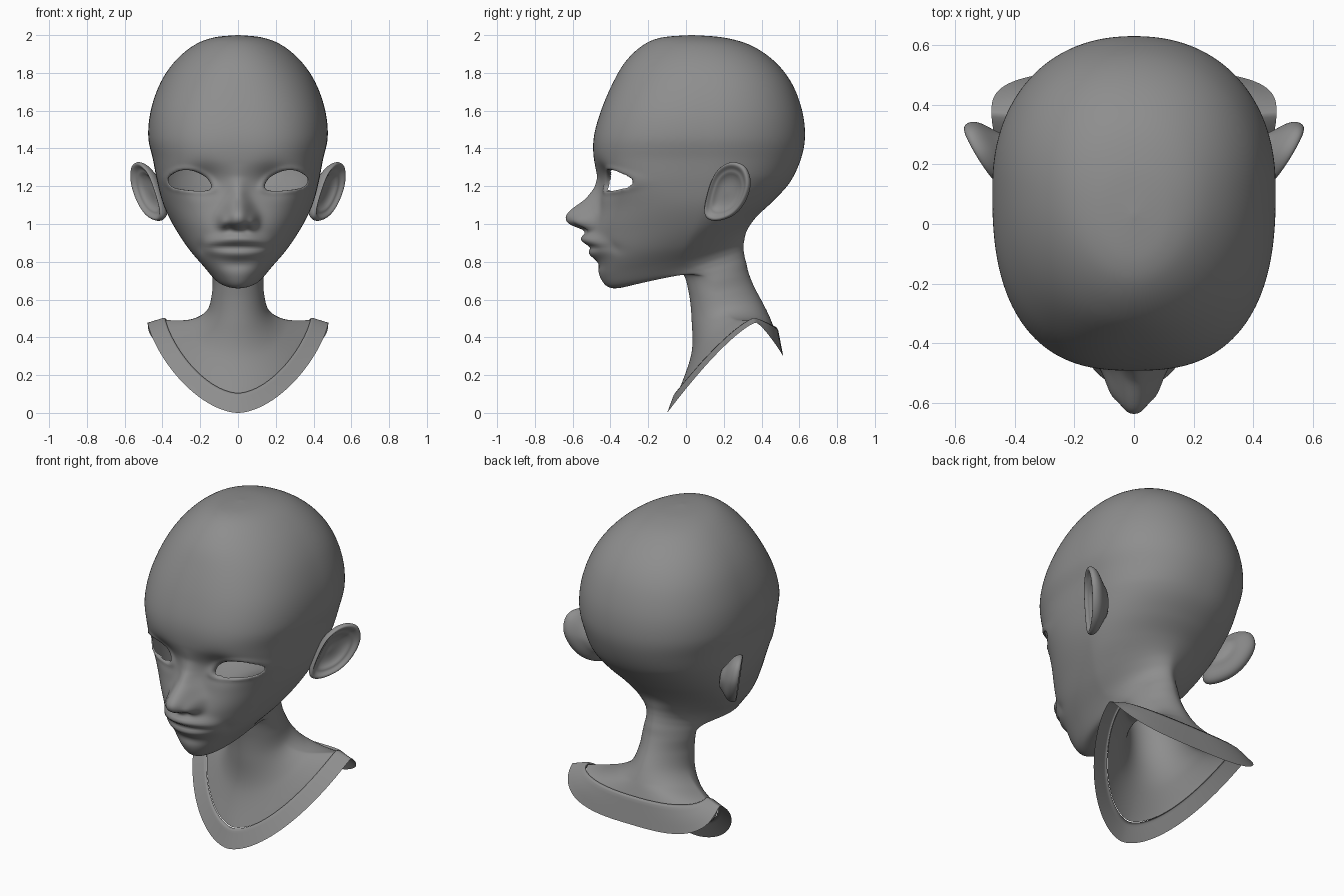
import bpy, bmesh
from math import sin, cos, pi, exp, atan2, hypot

if "Cube" in bpy.data.objects:
    bpy.data.objects.remove(bpy.data.objects["Cube"])

GREY = bpy.data.materials.new("dark_grey")
GREY.diffuse_color = (.27, .27, .27, 1)
GREY.use_nodes = True
GREY.node_tree.nodes["Principled BSDF"].inputs["Base Color"].default_value = GREY.diffuse_color


def spline(pts, seg, closed=False):
    """Smooth curve through tuples of any length."""
    n, out = len(pts), []
    at = (lambda i: pts[i % n]) if closed else (lambda i: pts[max(0, min(n - 1, i))])
    for i in range(n if closed else n - 1):
        quad = list(zip(at(i - 1), at(i), at(i + 1), at(i + 2)))
        for k in range(seg):
            f = k / seg
            out.append(tuple(0.5 * (2 * b + (c - a) * f + (2 * a - 5 * b + 4 * c - d) * f * f
                                    + (3 * b - a - 3 * c + d) * f ** 3) for a, b, c, d in quad))
    if not closed:
        out.append(pts[-1])
    return out


def clamp(v):
    return max(0.0, min(1.0, v))


def section(row, t):
    """Point on a tilted ring: front (y, z), back (y, z), side (half width, y, z), front squareness."""
    yf, zf, yb, zb, w, yw, zw, n = row
    s, c = abs(sin(t)), cos(t)
    if c < 0:
        n = 1.8 + 0.4 * clamp((zb - 0.95) / 0.3) + 1.3 * clamp((0.52 - zb) / 0.15)
    r = (s ** n + abs(c) ** n) ** (-1 / n)
    x, k = w * r * s * (1 if t > 0 else -1), r * abs(c)
    q = 1 + 0.3 * clamp((0.55 - zf) / 0.3)
    ye, ze = (yf, zf) if c >= 0 else (yb, zb)
    return x, yw + (ye - yw) * k, zw + (ze - zw) * k ** q


def loft(rings, cap=False, close_end=False):
    """Skin a stack of closed rings into a bmesh."""
    bm = bmesh.new()
    vs = [[bm.verts.new(p) for p in ring] for ring in rings]
    n = len(vs[0])
    for a, b in zip(vs, vs[1:]):
        for j in range(n):
            bm.faces.new((a[j], a[(j + 1) % n], b[(j + 1) % n], b[j]))
    if cap:
        bm.faces.new(vs[0])
    if close_end:
        bm.faces.new(vs[-1])
    bmesh.ops.recalc_face_normals(bm, faces=bm.faces)
    return bm


def finish(bm, name):
    me = bpy.data.meshes.new(name)
    bm.to_mesh(me)
    bm.free()
    me.materials.append(GREY)
    for p in me.polygons:
        p.use_smooth = True
    ob = bpy.data.objects.new(name, me)
    bpy.context.collection.objects.link(ob)
    return ob


# Skull rings: z, front y, back y, half width, squareness
SKULL = [(2.0, .025, .035, .005, 2), (1.987, -.13, .20, .13, 2), (1.945, -.23, .345, .235, 2),
         (1.86, -.32, .47, .335, 2.1), (1.745, -.388, .56, .412, 2.3),
         (1.60, -.45, .615, .462, 2.5), (1.46, -.488, .63, .475, 2.6)]
rows = [(yf, z, yb, z, w, yf + .54 * (yb - yf), z, n) for z, yf, yb, w, n in SKULL]
# Face, jaw and neck rings, tilted so the chin leads
INNER = (-.045, .10, .47, .44, .385, .36, .492, 1.75)
rows += [(-.487, 1.34, .607, 1.34, .450, .11, 1.34, 2.7),
         (-.457, 1.22, .55, 1.22, .427, .095, 1.22, 2.8),
         (-.460, 1.10, .46, 1.12, .394, .075, 1.10, 2.5),
         (-.490, .97, .375, 1.04, .340, .05, .99, 2.3),
         (-.475, .83, .325, .97, .268, .0, .885, 2.3),
         (-.455, .72, .308, .91, .193, -.02, .807, 2.1),
         (-.400, .662, .305, .87, .155, .02, .775, 2),
         (-.290, .675, .31, .83, .14, .07, .757, 2),
         (-.140, .73, .32, .79, .135, .12, .735, 2),
         (-.025, .742, .332, .74, .135, .15, .70, 2),
         (.014, .64, .36, .67, .138, .17, .63, 2),
         (.030, .49, .405, .585, .165, .21, .54, 2),
         (.028, .31, .44, .515, .25, .26, .494, 2),
         INNER]
HALF = 100
ANGLES = [(1 if i >= 0 else -1) * pi * (.6 * abs(i / HALF) + .4 * (i / HALF) ** 2)
          for i in range(-HALF, HALF)]

# Eye opening outline (x, z), also used for the lids
EYE_C = (.255, 1.228)
EYE = spline([(.14, 1.195), (.168, 1.245), (.24, 1.281), (.31, 1.281), (.368, 1.242),
              (.345, 1.196), (.25, 1.178), (.175, 1.176)], 12, True)
EYE_POLAR = [(atan2(z - EYE_C[1], x - EYE_C[0]), hypot(x - EYE_C[0], z - EYE_C[1])) for x, z in EYE]


def eye_distance(x, z):
    """1 on the outline of the eye, less inside."""
    dx, dz = abs(x) - EYE_C[0], z - EYE_C[1]
    a = atan2(dz, dx)
    near = sorted((abs((b - a + pi) % (2 * pi) - pi), r) for b, r in EYE_POLAR)[:2]
    (d0, r0), (d1, r1) = near
    return hypot(dx, dz) / ((r0 * d1 + r1 * d0) / (d0 + d1 + 1e-9))


def bump(x, z, cx, cz, sx, sz):
    return exp(-((x - cx) / sx) ** 2 - ((z - cz) / sz) ** 2)


NOSE = [(1.32, 0), (1.25, .008), (1.19, .033), (1.13, .078), (1.09, .130), (1.065, .155), (1.04, .163),
        (1.01, .147), (.99, .11), (.97, .035), (.95, .0)]


def nose_height(z):
    for (z0, h0), (z1, h1) in zip(NOSE, NOSE[1:]):
        if z1 <= z <= z0:
            return h1 + (h0 - h1) * (z - z1) / (z0 - z1)
    return 0


def face_relief(x, z):
    """How far the face features stand out towards the front."""
    x = abs(x)
    tip = clamp((1.16 - z) / .11)
    d = nose_height(z) * exp(-(x / (.048 + .030 * tip)) ** (2 + .6 * tip))
    d += .042 * bump(x, z, .080, 1.012, .026, .036)          # nostril wings
    d -= .022 * bump(x, z, .042, .980, .02, .014)            # nostrils
    d += .030 * bump(x, z, 0, .905, .13, .075)               # muzzle
    m = (x / .19) ** 2
    lip = clamp(1 - m) ** .6
    d += .045 * lip * exp(-((z - (.922 - .035 * m)) / .030) ** 2)   # upper lip
    d += .024 * lip * exp(-((z - (.842 + .020 * m)) / .024) ** 2)   # lower lip
    d -= .016 * lip * exp(-((z - .876) / .009) ** 2)                # mouth line
    d -= .012 * bump(x, z, .19, .872, .03, .03)              # mouth corners
    d -= .010 * bump(x, z, 0, .785, .09, .025)               # chin crease
    d -= .045 * bump(x, z, .19, 1.235, .095, .075)           # eye sockets
    if .08 < x < .43 and 1.1 < z < 1.36:                     # eyelids
        d += .012 * exp(-((eye_distance(x, z) - 1.12) / .16) ** 2)
    return d


# Head and neck: one continuous skin
rings = []
for row in spline(rows, 12):
    ring = []
    for t in ANGLES:
        x, y, z = section(row, t)
        if y < -.08 and z > .68:
            y -= face_relief(x, z) * clamp((-.08 - y) / .12)
        ring.append((x, y, z))
    rings.append(ring)
bm = loft(rings, cap=True)

# Cut the eye openings, true up their edges and give the lids depth
hole = []
for f in bm.faces:
    c = f.calc_center_median()
    if c.y < -.1 and .1 < abs(c.x) < .4 and 1.12 < c.z < 1.33 and eye_distance(c.x, c.z) < 1:
        hole.append(f)
bmesh.ops.delete(bm, geom=hole, context='FACES')
rim = [e for e in bm.edges if e.is_boundary and all(v.co.y < -.1 and 1.1 < v.co.z < 1.36 for v in e.verts)]
for v in {v for e in rim for v in e.verts}:
    k = 1 / eye_distance(v.co.x, v.co.z)
    side = 1 if v.co.x > 0 else -1
    v.co.x = side * (EYE_C[0] + (abs(v.co.x) - EYE_C[0]) * k)
    v.co.z = EYE_C[1] + (v.co.z - EYE_C[1]) * k
new = bmesh.ops.extrude_edge_only(bm, edges=rim)['geom']
for v in new:
    if isinstance(v, bmesh.types.BMVert):
        v.co.y += .022
head = finish(bm, "head_and_neck")
sm = head.modifiers.new("soften", 'SMOOTH')
sm.factor, sm.iterations = .5, 5

# Collar: small raised lip, then a wide flat band
LIP = (-.058, .105, .48, .452, .385, .36, .503, 1.75)
LIP_OUT = (-.066, .092, .488, .438, .396, .362, .503, 1.75)
OUTER = (-.10, .0, .515, .30, .478, .37, .478, 1.75)
band = [INNER, LIP] + spline([LIP_OUT, OUTER], 6)
finish(loft([[section(r, t) for t in ANGLES] for r in band]), "collar")

# Ears: cupped front with a rolled rim, and a rounded back
EAR = spline([(.10, 1.05), (.115, 1.16), (.16, 1.275), (.235, 1.328), (.31, 1.305),
              (.338, 1.215), (.305, 1.11), (.24, 1.04), (.15, 1.015)], 5, True)
EAR_STEPS = [(.03, -.028), (.3, -.03), (.55, -.022), (.66, -.004), (.74, -.006), (.82, .004), (.9, .016),
             (.97, .012), (1, 0), (.98, -.018), (.88, -.038), (.7, -.055), (.5, -.072), (.35, -.095)]
for side, label in ((1, "left"), (-1, "right")):
    rings = []
    for k, h in EAR_STEPS:
        ring = []
        for ey, ez in EAR:
            y, z = .20 + (ey - .20) * k, 1.165 + (ez - 1.165) * k
            x = .428 + .58 * (y - .10) + .16 * (z - 1.25)
            ring.append((side * (x + .85 * h), y - .52 * h, z))
        rings.append(ring)
    ear = finish(loft(rings, cap=True, close_end=True), label + "_ear")
    ear.modifiers.new("smooth", 'SUBSURF').levels = 1
    ear.modifiers["smooth"].render_levels = 1
